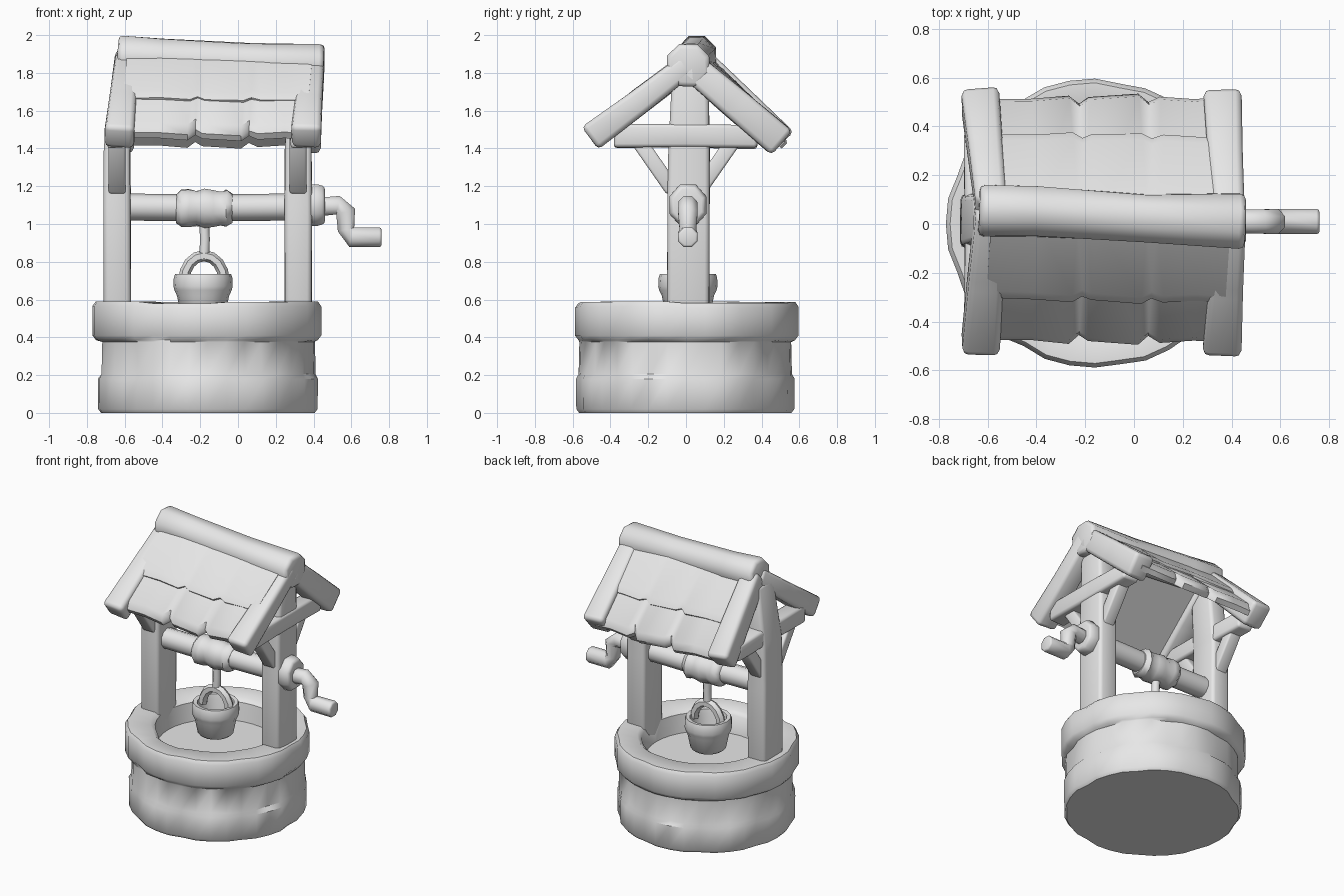
import bpy, bmesh, math, random
from mathutils import Vector

random.seed(4)
if "Cube" in bpy.data.objects:
    bpy.data.objects.remove(bpy.data.objects["Cube"], do_unlink=True)

grey = bpy.data.materials.new("plain_grey")
grey.use_nodes = True
grey.diffuse_color = (0.8, 0.8, 0.8, 1)
grey.node_tree.nodes["Principled BSDF"].inputs["Base Color"].default_value = (0.8, 0.8, 0.8, 1)

X, Y = Vector((1, 0, 0)), Vector((0, 1, 0))


def finish(name, bm, angle=40):
    bmesh.ops.recalc_face_normals(bm, faces=bm.faces[:])
    mesh = bpy.data.meshes.new(name)
    bm.to_mesh(mesh)
    bm.free()
    mesh.materials.append(grey)
    ob = bpy.data.objects.new(name, mesh)
    bpy.context.collection.objects.link(ob)
    bpy.ops.object.select_all(action='DESELECT')
    ob.select_set(True)
    bpy.context.view_layer.objects.active = ob
    bpy.ops.object.shade_smooth_by_angle(angle=math.radians(angle))
    return ob


def skin(bm, rings):
    """Join rings of vertices with quads and close both ends."""
    for a, b in zip(rings, rings[1:]):
        n = len(a)
        for i in range(n):
            bm.faces.new((a[i], a[(i + 1) % n], b[(i + 1) % n], b[i]))
    bm.faces.new(rings[0])
    bm.faces.new(rings[-1])


def bar(name, path, half, sides=4, ref=X, scales=None, bevel=0.0, wobble=0.0):
    """Sweep a polygon along a path; half = half sizes along ref and across it."""
    bm = bmesh.new()
    pts = [Vector(p) for p in path]
    rings = []
    for k, p in enumerate(pts):
        t = (pts[min(k + 1, len(pts) - 1)] - pts[max(k - 1, 0)]).normalized()
        across = t.cross(ref).normalized()
        along = across.cross(t)
        s = (scales[k] if scales else 1) / math.cos(math.pi / sides)
        ring = []
        for i in range(sides):
            a = (i + 0.5) * math.tau / sides
            j = Vector([random.uniform(-wobble, wobble) for _ in range(3)])
            ring.append(bm.verts.new(p + along * math.cos(a) * half[0] * s
                                     + across * math.sin(a) * half[1] * s + j))
        rings.append(ring)
    skin(bm, rings)
    if bevel:
        edges = bm.edges[:] if sides == 4 else [e for f in bm.faces if len(f.verts) == sides for e in f.edges]
        bmesh.ops.bevel(bm, geom=list(set(edges)), offset=bevel, segments=2, profile=0.5, affect='EDGES')
    return finish(name, bm, 50)


def lathe(name, centre, profile, seg, tweak=None, stretch=1.0):
    """Revolve an (r, z) profile, with an optional change per vertex."""
    bm = bmesh.new()
    rings = []
    for k, (r, z) in enumerate(profile):
        ring = []
        for i in range(seg):
            dr, dz = tweak(k, i) if tweak else (0, 0)
            a = math.tau * i / seg
            ring.append(bm.verts.new((centre[0] + (r + dr) * math.cos(a) * stretch,
                                      centre[1] + (r + dr) * math.sin(a), z + dz)))
        rings.append(ring)
    skin(bm, rings)
    return finish(name, bm)


# Stone well: three courses of blocks with shallow seams
SEG = 36
blocks = [[random.uniform(-0.007, 0.007) for _ in range(SEG // 4)] for _ in range(3)]


def stones(k, i):
    if k > 10:
        return 0, 0
    course = 0 if k < 3 else (1 if k < 5 else 2)
    shifted = (i + 2 * course) % SEG
    bump = blocks[course][shifted // 4]
    if k >= 9:
        return -bump, bump
    return bump - (0.012 if shifted % 4 == 0 else 0), (bump if k > 6 else 0)


well_profile = [(0.56, 0.0), (0.575, 0.02), (0.577, 0.18), (0.564, 0.205), (0.56, 0.375),
                (0.575, 0.385), (0.594, 0.41), (0.594, 0.56), (0.577, 0.585),
                (0.44, 0.585), (0.41, 0.56), (0.39, 0.435)]
lathe("stone_well", (-0.16, 0.0), well_profile, SEG, stones, 1.02)

# Posts, tie beams, braces and rafters at both ends
ends = {"right": dict(post=-0.64, crown=-0.595, tie=-0.635, top=-0.583, low=-0.63, apex=(0.055, 1.875)),
        "left": dict(post=0.318, crown=0.335, tie=0.34, top=0.39, low=0.36, apex=(0.012, 1.845))}
slopes = {"front": (-0.505, 1.455, 0.068), "back": (0.505, 1.43, 0.084)}
for side, e in ends.items():
    px, tx = e["post"], e["tie"]
    bar(side + "_post", [(px, 0.012, 0.42), (px, 0.012, 1.1), (px, 0.016, 1.4), (e["crown"], 0.025, 1.82)],
        (0.072, 0.112), scales=[1, 1, 0.97, 0.85], bevel=0.024, wobble=0.003)
    bar(side + "_tie_beam", [(tx, -0.38, 1.465), (tx, 0, 1.467), (tx, 0.38, 1.46)],
        (0.06, 0.06), bevel=0.018, wobble=0.005)
    for s, word in ((-1, "front"), (1, "back")):
        bar(f"{side}_{word}_brace", [(px, s * 0.265, 1.46), (px, s * 0.07, 1.18)],
            (0.045, 0.04), bevel=0.012)
    for word, (y, z, depth) in slopes.items():
        a = Vector((e["top"], *e["apex"]))
        b = Vector((e["low"], y, z))
        bar(f"{side}_{word}_rafter", [a, a.lerp(b, 0.5), b],
            (0.075, depth), scales=[0.88, 0.96, 1.04], bevel=0.026, wobble=0.004)

# Roof slopes: two overlapping rows of shingles with notched lower edges
notches = [(0, 0.97), (0.2, 0.97), (0.36, 1), (0.4, 0.93), (0.44, 0.98),
           (0.65, 1.01), (0.69, 0.94), (0.74, 0.99), (0.88, 0.97), (1, 0.98)]


def shingles(name, corners, reach, low, high, drop):
    ridge_a, ridge_b, eave_a, eave_b = corners
    normal = (ridge_b - ridge_a).cross(eave_a - ridge_a).normalized()
    if normal.z < 0:
        normal = -normal
    bm = bmesh.new()
    rings = []
    for t, u in notches:
        top = ridge_a.lerp(ridge_b, t)
        eave = eave_a.lerp(eave_b, t)
        end = top.lerp(eave, u * reach)
        crown = top.lerp(eave, u * reach - 0.07)
        lift = random.uniform(-0.004, 0.004)
        rings.append([bm.verts.new(p) for p in (
            top + normal * low, top + normal * high, crown + normal * (high + lift),
            end + normal * (high - drop + lift), end + normal * low)])
    skin(bm, rings)
    finish(name, bm, 45)


for word, (y, z, depth) in slopes.items():
    eave_y, eave_z = y + 0.018, z + (0.012 if y < 0 else -0.005)
    corners = [Vector((-0.585, 0.05, 1.87)), Vector((0.395, 0.012, 1.845)),
               Vector((-0.62, eave_y, eave_z)), Vector((0.36, eave_y, eave_z))]
    shingles(word + "_lower_shingles", corners, 1.0, -0.03, 0.042, 0.035)
    shingles(word + "_upper_shingles", corners, 0.62, 0.0, 0.066, 0.015)

# Ridge log
bar("ridge_log", [(-0.635, 0.058, 1.888), (-0.4, 0.05, 1.88), (0.05, 0.022, 1.856), (0.455, 0.012, 1.842)],
    (0.107, 0.107), 8, Y, scales=[1.0, 0.96, 0.95, 1.05], bevel=0.025, wobble=0.005)

# Winding drum, rope and crank
bar("drum", [(-0.6, 0.01, 1.09), (-0.2, 0.01, 1.085), (0.3, 0.01, 1.09)], (0.068, 0.068), 10, Y)
wrap_x = [-0.325, -0.3, -0.26, -0.22, -0.18, -0.13, -0.09, -0.06, -0.03]
bar("rope_coil", [(x, 0.01, 1.082) for x in wrap_x], (0.1, 0.1), 12, Y,
    scales=[0.75, 0.98, 1.0, 0.9, 1.03, 0.96, 0.9, 0.97, 0.75], wobble=0.004)
bar("hanging_rope", [(-0.18, 0.01, 1.02), (-0.175, 0.01, 0.92), (-0.18, 0.01, 0.81)], (0.026, 0.026), 8, Y)
bar("drum_hub", [(0.36, 0.01, 1.1), (0.42, 0.01, 1.1), (0.46, 0.01, 1.1)], (0.098, 0.11), 8, Y,
    scales=[1, 1, 0.9], bevel=0.015)
bar("crank", [(0.43, 0.01, 1.09), (0.53, 0.01, 1.1), (0.57, 0.01, 1.065), (0.572, 0.01, 0.97),
              (0.6, 0.01, 0.93), (0.76, 0.01, 0.93)], (0.052, 0.052), 8, Y,
    scales=[0.95, 0.95, 1.0, 0.85, 1.0, 1.0], bevel=0.012)

# Bucket with a hollow inside and an arched handle
lathe("bucket", (-0.185, 0.01),
      [(0.1, 0.505), (0.118, 0.52), (0.138, 0.62), (0.152, 0.65), (0.157, 0.67), (0.155, 0.715),
       (0.148, 0.735), (0.122, 0.732), (0.115, 0.7), (0.095, 0.54)], 16)
bar("bucket_handle", [(-0.18 - 0.106 * math.cos(a * math.pi / 8), 0.01, 0.70 + 0.132 * math.sin(a * math.pi / 8))
                      for a in range(9)], (0.028, 0.026), 6, Y)
